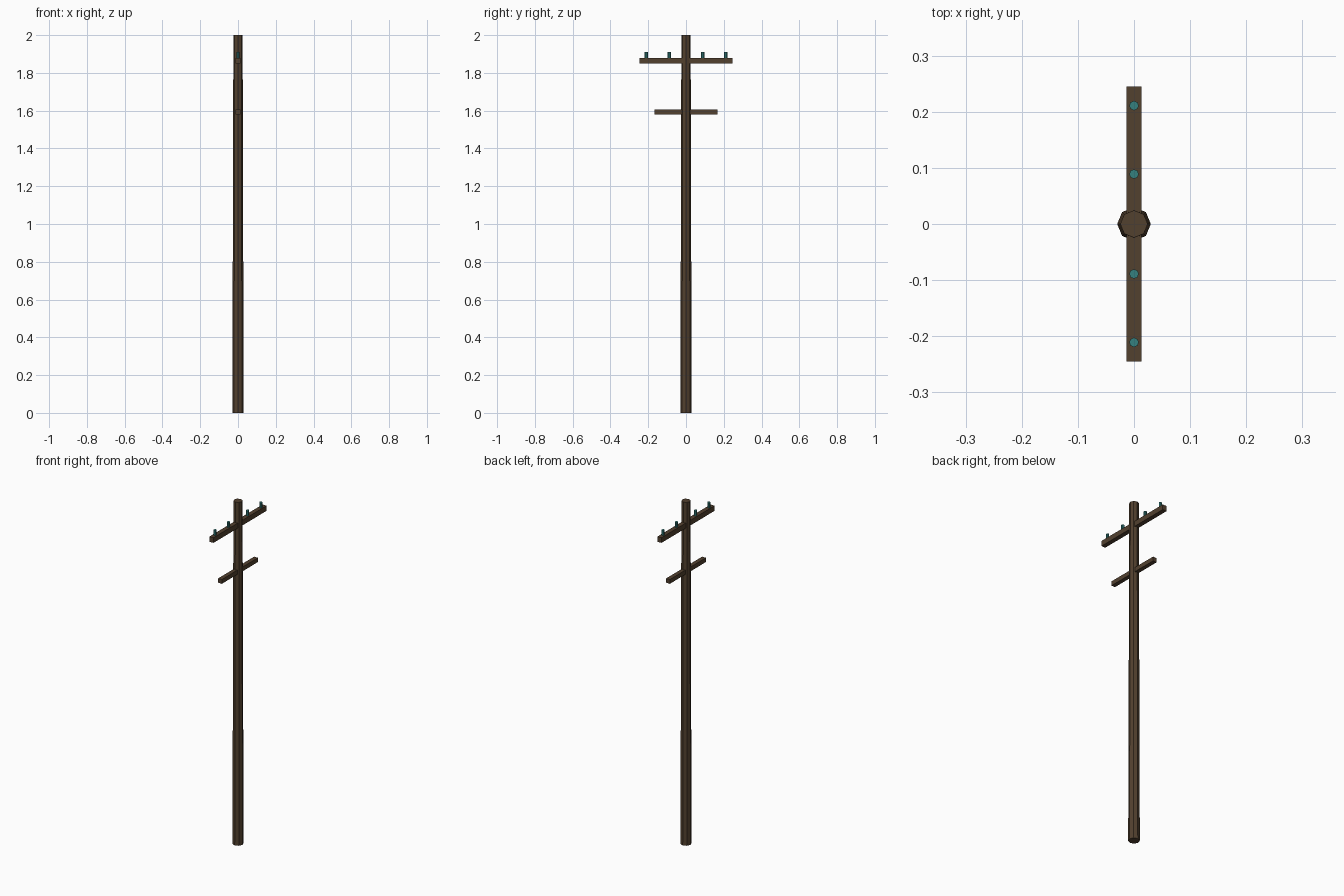
import bpy, math

if "Cube" in bpy.data.objects:
    bpy.data.objects.remove(bpy.data.objects["Cube"])


def material(name, rgb):
    m = bpy.data.materials.new(name)
    m.diffuse_color = (*rgb, 1)
    m.use_nodes = True
    m.node_tree.nodes["Principled BSDF"].inputs["Base Color"].default_value = m.diffuse_color
    return m


wood = material("dark wood", (0.085, 0.052, 0.028))
glass = material("teal glass", (0.035, 0.22, 0.21))


def finish(name, mat):
    o = bpy.context.object
    o.name = name
    o.data.materials.append(mat)
    return o


def crossarm(name, half_x, half_y, z0, z1):
    bpy.ops.mesh.primitive_cube_add(size=1, location=(0, 0, (z0 + z1) / 2))
    o = finish(name, wood)
    o.scale = (half_x * 2, half_y * 2, z1 - z0)


# Tapered octagonal pole
bpy.ops.mesh.primitive_cone_add(vertices=8, radius1=0.03, radius2=0.0245,
                                depth=2, location=(0, 0, 1))
finish("pole", wood)

# Two crossarms
crossarm("upper_crossarm", 0.013, 0.245, 1.85, 1.88)
crossarm("lower_crossarm", 0.012, 0.166, 1.581, 1.606)

# Insulators standing on the upper arm
for i, y in enumerate((-0.211, -0.089, 0.089, 0.211)):
    bpy.ops.mesh.primitive_cylinder_add(vertices=8, radius=0.0085, depth=0.032,
                                        location=(0, y, 1.894))
    finish(f"insulator_{i + 1}", glass)
